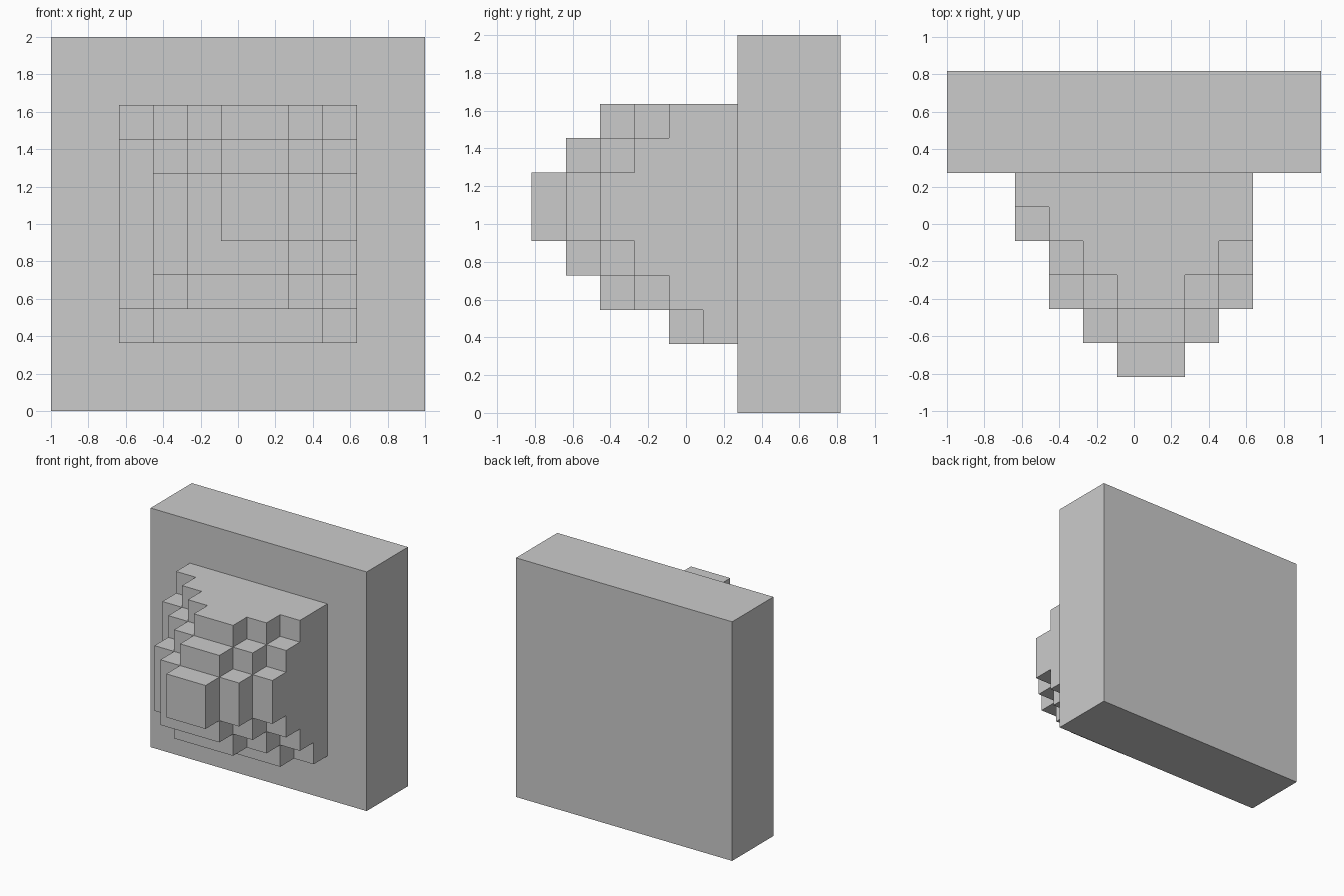
import bpy, bmesh, math
from mathutils import Vector

if "Cube" in bpy.data.objects:
    bpy.data.objects.remove(bpy.data.objects["Cube"])

U = 2 / 11            # one block
PLATE = 3             # plate thickness in blocks
N = 11                # plate width and height in blocks

# how far each block column of the stepped mound stands out, bottom row first
MOUND = ["1222221",
         "2344432",
         "2455543",
         "2456654",
         "2456654",
         "2345543",
         "1234432"]


def solid(i, j, k):
    """True if block (x, depth from back, z) is filled."""
    if not (0 <= i < N and 0 <= k < N and j >= 0):
        return False
    inside = 2 <= i <= 8 and 2 <= k <= 8
    return j < PLATE + (int(MOUND[k - 2][i - 2]) if inside else 0)


def point(i, j, k):
    return Vector((i * U - 1, 4.5 * U - j * U, k * U))


# exposed block faces of the plate and its mound, as one closed skin
bm = bmesh.new()
for i in range(N):
    for k in range(N):
        for j in range(PLATE + 6):
            if not solid(i, j, k):
                continue
            for axis in range(3):
                for side in (0, 1):
                    n = [i, j, k]
                    n[axis] += 2 * side - 1
                    if solid(*n):
                        continue
                    quad = []
                    for a, b in ((0, 0), (1, 0), (1, 1), (0, 1)):
                        c = [i, j, k]
                        c[axis] += side
                        c[(axis + 1) % 3] += a
                        c[(axis + 2) % 3] += b
                        quad.append(bm.verts.new(point(*c)))
                    # depth runs along -y, so the winding is mirrored
                    bm.faces.new(quad if side == 0 else quad[::-1])

# weld and merge flat areas
bmesh.ops.remove_doubles(bm, verts=bm.verts, dist=1e-4)
bmesh.ops.dissolve_limit(bm, angle_limit=math.radians(1),
                         verts=bm.verts, edges=bm.edges)
bm.normal_update()

mesh = bpy.data.meshes.new("plate_with_stepped_mound")
bm.to_mesh(mesh)
bm.free()
bpy.context.collection.objects.link(
    bpy.data.objects.new("plate_with_stepped_mound", mesh))
